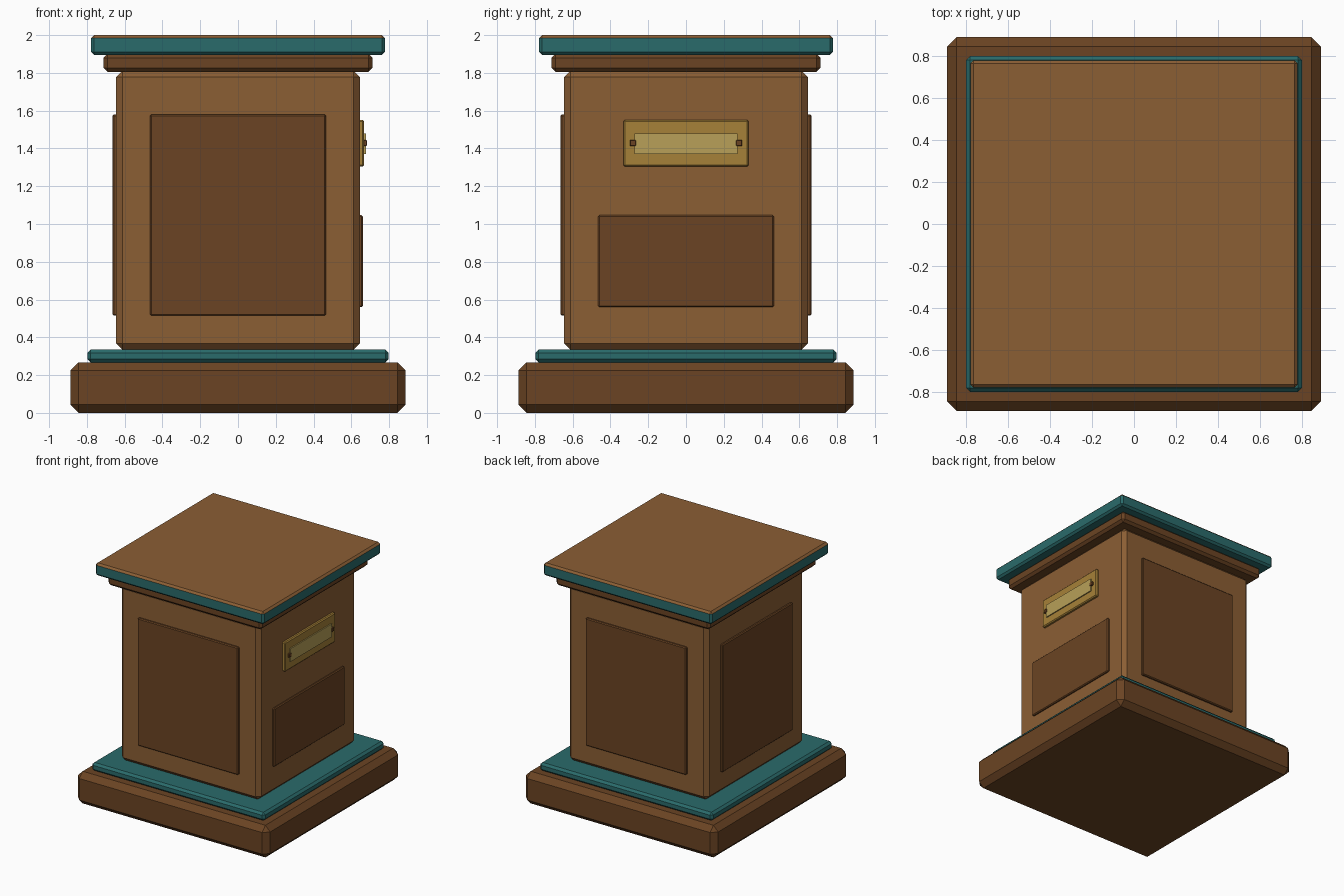
import bpy, bmesh
from mathutils import Vector

if "Cube" in bpy.data.objects:
    bpy.data.objects.remove(bpy.data.objects["Cube"])


def material(name, hex_code):
    def linear(c):
        return c / 12.92 if c <= 0.04045 else ((c + 0.055) / 1.055) ** 2.4
    m = bpy.data.materials.new(name)
    rgb = [linear(int(hex_code[i:i + 2], 16) / 255) for i in (0, 2, 4)]
    m.diffuse_color = (*rgb, 1)
    m.use_nodes = True
    m.node_tree.nodes["Principled BSDF"].inputs["Base Color"].default_value = m.diffuse_color
    return m


oak = material("oak", "8B5E34")
walnut = material("walnut", "6B4423")
teal = material("teal", "2A6B6B")
brass = material("brass", "A68138")
pale_brass = material("pale brass", "B8A058")


def box(name, low, high, bevel, mat, top_mat=None):
    """Chamfered box between two corners; top_mat colours upward faces."""
    low, high = Vector(low), Vector(high)
    bm = bmesh.new()
    bmesh.ops.create_cube(bm, size=1)
    for v in bm.verts:
        v.co = (low + high) / 2 + v.co * (high - low)
    if bevel:
        bmesh.ops.bevel(bm, geom=bm.edges[:], offset=bevel, segments=1,
                        affect='EDGES', profile=0.5)
    bm.normal_update()
    mesh = bpy.data.meshes.new(name)
    mesh.materials.append(mat)
    if top_mat:
        mesh.materials.append(top_mat)
        for f in bm.faces:
            f.material_index = int(f.normal.z > 0.3)
    bm.to_mesh(mesh)
    bm.free()
    obj = bpy.data.objects.new(name, mesh)
    bpy.context.collection.objects.link(obj)
    return obj


def tier(name, half, z0, z1, bevel, mat, top_mat=None):
    return box(name, (-half, -half, z0), (half, half, z1), bevel, mat, top_mat)


# Stacked square tiers of the pedestal
tier("base", 0.888, 0, 0.268, 0.044, walnut)
tier("lower_trim", 0.798, 0.266, 0.335, 0.018, teal)
tier("body", 0.645, 0.335, 1.81, 0.033, oak)
tier("neck_moulding", 0.711, 1.805, 1.90, 0.02, walnut)
tier("cap", 0.778, 1.895, 2.0, 0.016, teal, oak)

# Raised panels on front, back and left
W, OUT, IN = 0.465, 0.664, 0.62
box("front_panel", (-W, -OUT, 0.515), (W, -IN, 1.58), 0.007, walnut)
box("back_panel", (-W, IN, 0.515), (W, OUT, 1.58), 0.007, walnut)
box("left_panel", (-OUT, -W, 0.515), (-IN, W, 1.58), 0.007, walnut)

# Right side: short panel, name plate, label strip and two screws
box("right_panel", (IN, -W, 0.56), (0.661, W, 1.047), 0.007, walnut)
box("plate", (IN, -0.332, 1.304), (0.668, 0.332, 1.55), 0.008, brass)
box("plate_label", (0.66, -0.272, 1.37), (0.677, 0.272, 1.48), 0, pale_brass)
for side, y in (("front", -0.281), ("back", 0.281)):
    box(side + "_screw", (0.66, y - 0.016, 1.413),
        (0.682, y + 0.016, 1.445), 0.003, walnut)
